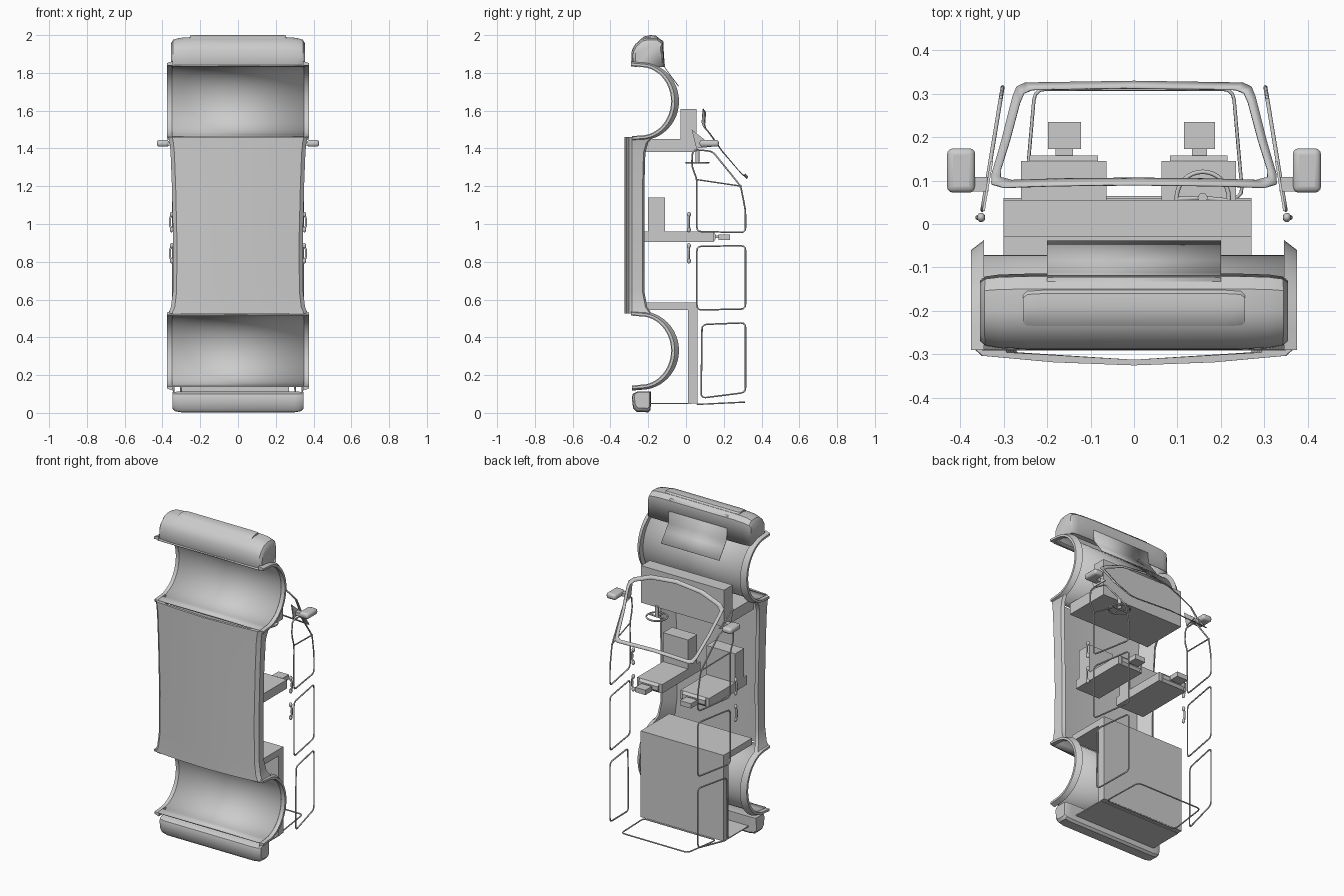
import bpy, bmesh, math
from mathutils import Vector

cube = bpy.data.objects.get("Cube")
if cube:
    bpy.data.objects.remove(cube, do_unlink=True)

GREY = (0.6, 0.6, 0.6, 1)
mat = bpy.data.materials.new("plain_grey")
mat.use_nodes = True
mat.diffuse_color = GREY
mat.node_tree.nodes["Principled BSDF"].inputs["Base Color"].default_value = GREY
made = []


def finish(name, bm, bevel=0, thick=0):
    bmesh.ops.recalc_face_normals(bm, faces=bm.faces)
    me = bpy.data.meshes.new(name)
    bm.to_mesh(me)
    bm.free()
    ob = bpy.data.objects.new(name, me)
    bpy.context.collection.objects.link(ob)
    me.materials.append(mat)
    if thick:
        m = ob.modifiers.new("thickness", 'SOLIDIFY')
        m.thickness = thick
        m.offset = 0
    if bevel:
        m = ob.modifiers.new("rounding", 'BEVEL')
        m.width = bevel
        m.segments = 3
    made.append(ob)
    return ob


def loft(name, sections, closed=True, caps=True, **kw):
    """Skin a row of equal-length sections."""
    bm = bmesh.new()
    rows = [[bm.verts.new(p) for p in s] for s in sections]
    n = len(rows[0])
    for a, b in zip(rows, rows[1:]):
        for i in range(n if closed else n - 1):
            j = (i + 1) % n
            bm.faces.new((a[i], a[j], b[j], b[i]))
    if caps:
        bm.faces.new(rows[0])
        bm.faces.new(rows[-1])
    return finish(name, bm, **kw)


def prism(name, profile, x0, x1, **kw):
    """Run a (y, z) profile across the width."""
    return loft(name, [[(x, y, z) for y, z in profile] for x in (x0, x1)], **kw)


def box(name, x, y, z, **kw):
    return prism(name, [(y[0], z[0]), (y[1], z[0]), (y[1], z[1]), (y[0], z[1])], *x, **kw)


def tube(name, points, radius, cyclic=True):
    cu = bpy.data.curves.new(name, 'CURVE')
    cu.dimensions = '3D'
    cu.bevel_depth = radius
    cu.bevel_resolution = 1
    cu.use_fill_caps = True
    sp = cu.splines.new('POLY')
    sp.points.add(len(points) - 1)
    for p, q in zip(sp.points, points):
        p.co = (*q, 1)
    sp.use_cyclic_u = cyclic
    cu.materials.append(mat)
    ob = bpy.data.objects.new(name, cu)
    bpy.context.collection.objects.link(ob)


def rounded(points, r):
    """Cut every corner of a loop into a short arc."""
    out = []
    pts = [Vector(p) for p in points]
    for i, p in enumerate(pts):
        a, b = pts[i - 1] - p, pts[(i + 1) % len(pts)] - p
        a = p + a.normalized() * min(r, a.length / 2.2)
        b = p + b.normalized() * min(r, b.length / 2.2)
        for t in (0, .33, .67, 1):
            out.append(a * (1 - t) ** 2 + p * 2 * t * (1 - t) + b * t * t)
    return out


# Floor pan with raised sills: stations are (z, half width, sill top)
stations = [(.525, .37, -.18), (.56, .355, -.205), (.64, .345, -.22), (.9, .343, -.22),
            (1.2, .35, -.22), (1.38, .357, -.215), (1.43, .362, -.2), (1.46, .368, -.175)]
floor = []
for z, w, top in stations:
    half = [(0, -.325), (w * .5, -.318), (w - .02, -.303), (w, -.285),
            (w - .008, top - .01), (w - .025, top), (w - .075, -.295)]
    ring = half + [(0, -.312)] + [(-x, y) for x, y in half[:0:-1]]
    floor.append([(x, y, z) for x, y in ring])
loft("floor_pan", floor)


# Wheel arches: a thin liner with a deeper rim on each side
def arc(cz, ry, rz):
    mid = [(-.24 + ry * math.cos(a), cz + rz * math.sin(a))
           for a in (math.radians(-90 + 7.5 * i) for i in range(25))]
    return [(-.285, cz - rz - .004)] + mid + [(-.29, cz + rz + .004)]


for label, cz in (("rear", .33), ("front", 1.65)):
    inner, outer = arc(cz, .165, .185), arc(cz, .203, .208)
    prism(label + "_arch_liner", inner, -.35, .35, closed=False, caps=False, thick=.008)
    for s, side in ((1, "left"), (-1, "right")):
        bm = bmesh.new()
        loops = [[bm.verts.new((s * x, y, z)) for y, z in prof]
                 for x, prof in ((.375, inner), (.375, arc(cz, .18, .198)), (.345, outer), (.345, inner))]
        for k in range(4):
            a, b = loops[k], loops[(k + 1) % 4]
            for i in range(len(a) - 1):
                bm.faces.new((a[i], a[i + 1], b[i + 1], b[i]))
        for e in (0, -1):
            bm.faces.new([lp[e] for lp in loops])
        finish(f"{label}_arch_rim_{side}", bm)


# Bumpers: profile scaled towards a pivot near the ends
def bumper(name, prof, ends, pivot, **kw):
    st = [(-x, s) for x, s in ends] + [(x, s) for x, s in reversed(ends)]
    loft(name, [[(x, pivot[0] + (y - pivot[0]) * s, pivot[1] + (z - pivot[1]) * s)
                 for y, z in prof] for x, s in st], **kw)


bumper("front_bumper", [(-.25, 1.832), (-.28, 1.835), (-.287, 1.86), (-.285, 1.92), (-.268, 1.95),
                        (-.235, 1.98), (-.2, 1.988), (-.15, 1.987), (-.122, 1.965), (-.116, 1.83)],
       [(.352, .8), (.342, .91), (.31, .97), (.24, 1)], (-.19, 1.83), closed=False, thick=.004)
bumper("front_grille_panel", [(-.272, 1.925), (-.262, 1.955), (-.225, 1.992), (-.19, 2),
                              (-.16, 1.998), (-.14, 1.975), (-.2, 1.93)],
       [(.255, .75), (.245, .95), (.21, 1)], (-.2, 1.99))
bumper("rear_bumper", [(-.26, .112), (-.282, .1), (-.287, .08), (-.28, .025), (-.262, .005),
                       (-.2, .003), (-.187, .015), (-.185, .112)],
       [(.348, .8), (.335, .94), (.3, 1)], (-.22, .11))
prism("nose_plate", [(-.2, 1.99), (-.125, 1.972), (-.113, 1.83), (-.085, 1.79), (-.04, 1.73)],
      -.2, .2, closed=False, caps=False, thick=.004)

# Dashboard, load box and seats
prism("dashboard", [(-.24, 1.38), (.055, 1.38), (.055, 1.61), (-.03, 1.61), (-.03, 1.45), (-.24, 1.45)],
      -.3, .27)
prism("rear_load_box", [(-.22, .585), (.06, .585), (.06, .05), (.01, .05), (.01, .545), (-.22, .545)],
      -.3, .27)
box("load_box_floor", (-.3, .27), (-.19, .03), (.047, .053))
for side, x0, x1, h0, h1 in (("right", -.26, -.063, -.198, -.122), ("left", .063, .235, .115, .186)):
    box(side + "_seat_back", (x0, x1), (-.23, .145), (.905, .96))
    prism(side + "_seat_crest", [(.145, .905), (.157, .92), (.157, .945), (.145, .96)], x0 + .02, x1 - .02)
    box(side + "_seat_cushion", (x0, x1), (-.2, -.11), (.955, 1.14))
    box(side + "_headrest_stem", (h0 + .018, h1 - .018), (.15, .18), (.925, .94))
    box(side + "_headrest", (h0, h1), (.172, .234), (.915, .945))

# Steering wheel
hub = Vector((.158, .06, 1.325))
ring = [hub + Vector((.06 * math.cos(a), .06 * math.sin(a), 0))
        for a in (math.tau * i / 32 for i in range(32))]
tube("steering_rim", ring, .005)
for i, a in enumerate((0.1, 1.65, 3.1)):
    tube(f"steering_spoke_{i}", [hub, hub + Vector((.06 * math.cos(a), -.06 * math.sin(a), 0))], .005, False)
tube("steering_column", [hub, hub + Vector((0, 0, .065))], .012, False)


# Side window frames, lying on the inward leaning body side
def on_side(s, y, z):
    return (s * (.349 - .165 * (y - .03)), y, z)


windows = {
    "front_window": [(.057, .96), (.315, .955), (.315, 1.07), (.29, 1.2), (.14, 1.385), (.036, 1.395),
                     (.03, 1.31), (.058, 1.235)],
    "middle_window": [(.058, .545), (.315, .55), (.315, .885), (.058, .882)],
    "rear_window": [(.08, .078), (.315, .108), (.315, .477), (.085, .468)],
}
for s, side in ((1, "left"), (-1, "right")):
    for name, pts in windows.items():
        tube(f"{name}_frame_{side}", rounded([on_side(s, *p) for p in pts], .025), .0045)
    tube("front_window_bar_" + side, [on_side(s, .058, 1.235), on_side(s, .295, 1.2)], .004, False)
    # Door handles: a bar bowed outwards between two knobs
    for name, z0 in (("front", .97), ("rear", .805)):
        bar = [on_side(s, .015, z0 + .08 * t) for t in (0, .25, .5, .75, 1)]
        bar = [(x + s * .008 * (i in (1, 2, 3)), y, z) for i, (x, y, z) in enumerate(bar)]
        tube(f"{name}_handle_{side}", bar, .006, False)
        bm = bmesh.new()
        for p in (bar[0], bar[-1]):
            ball = bmesh.ops.create_uvsphere(bm, u_segments=12, v_segments=8, radius=.012)
            bmesh.ops.scale(bm, vec=(.8, .9, 1.2), verts=ball["verts"])
            bmesh.ops.translate(bm, vec=p, verts=ball["verts"])
        finish(f"{name}_handle_knobs_{side}", bm)
    # Mirrors
    box("mirror_" + side, sorted((s * .365, s * .43)), (.072, .174), (1.409, 1.445), bevel=.014)
    box("mirror_arm_" + side, sorted((s * .335, s * .37)), (.075, .108), (1.415, 1.435))
    tri = [on_side(s, *p) for p in ((.03, 1.5), (.145, 1.41), (.055, 1.4))]
    loft("mirror_mount_" + side, [tri, [(x - s * .006, y, z) for x, y, z in tri]])

# Windscreen frame: a flat band around a curved opening
half = [(0, .09, 1.61), (.18, .088, 1.59), (.3, .084, 1.54), (.328, .092, 1.515), (.327, .115, 1.49),
        (.305, .19, 1.385), (.28, .29, 1.27), (.27, .315, 1.247), (.25, .324, 1.24), (0, .328, 1.25)]
outer = [Vector(p) for p in half] + [Vector((-x, y, z)) for x, y, z in half[-2:0:-1]]
mid = Vector((0, .207, 1.4))
inner = [Vector((p.x * .935, mid.y + (p.y - mid.y) * .87, p.z + (mid.z - p.z) * .1)) for p in outer]
loft("windscreen_frame", [outer, inner], caps=False, thick=.004)

# Tailgate window frame
tail = [(-.25, .06, .045), (.25, .06, .045), (.228, .31, .057), (-.228, .31, .057)]
tube("tailgate_window_frame", rounded(tail, .025), .004)

# Smooth curved surfaces, keep hard edges
bpy.ops.object.select_all(action='DESELECT')
for ob in made:
    ob.select_set(True)
bpy.context.view_layer.objects.active = made[0]
bpy.ops.object.shade_smooth_by_angle(angle=math.radians(35))
